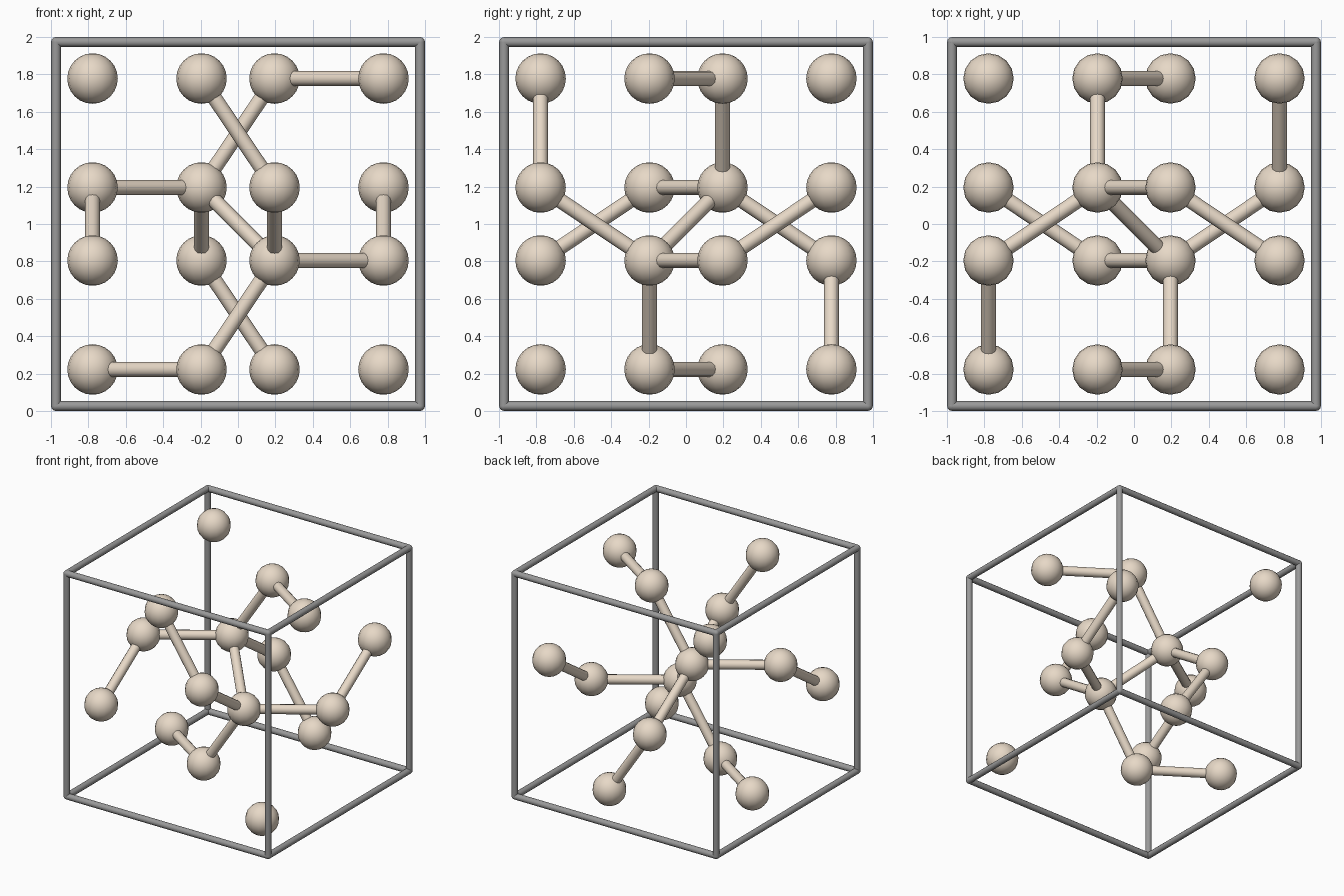
import bpy
from mathutils import Vector

if "Cube" in bpy.data.objects:
    bpy.data.objects.remove(bpy.data.objects["Cube"])

A = 1.945          # cell edge between frame bar centres
CENTRE = Vector((0, 0, 1))

beige = bpy.data.materials.new("beige")
beige.diffuse_color = (0.80, 0.69, 0.57, 1)
beige.use_nodes = True
beige.node_tree.nodes["Principled BSDF"].inputs["Base Color"].default_value = beige.diffuse_color
grey = bpy.data.materials.new("dark_grey")
grey.diffuse_color = (0.32, 0.32, 0.32, 1)
grey.use_nodes = True
grey.node_tree.nodes["Principled BSDF"].inputs["Base Color"].default_value = grey.diffuse_color


def finish(name, mat):
    ob = bpy.context.object
    ob.name = name
    ob.data.materials.append(mat)
    bpy.ops.object.shade_smooth_by_angle(angle=0.9)
    return ob


def ball(name, p, r, mat, segments=16, rings=12):
    bpy.ops.mesh.primitive_uv_sphere_add(segments=segments, ring_count=rings,
                                         radius=r, location=p)
    finish(name, mat)


def rod(name, p, q, r, mat, sides=12):
    d = q - p
    bpy.ops.mesh.primitive_cylinder_add(vertices=sides, radius=r, depth=d.length,
                                        location=(p + q) / 2)
    ob = finish(name, mat)
    ob.rotation_euler = d.to_track_quat('Z', 'Y').to_euler()


# Cell frame: twelve bars with rounded corners
corners = [Vector((x, y, z)) * A / 2 + CENTRE
           for x in (-1, 1) for y in (-1, 1) for z in (-1, 1)]
for i, p in enumerate(corners):
    ball("frame_corner", p, 0.0265, grey, 12, 8)
    for q in corners[i + 1:]:
        if (q - p).length < A * 1.01:
            rod("frame_bar", p, q, 0.0265, grey)

# Atoms: one inverted family plus its body-centred copy
n, f = 0.1003, 0.3997
half = [(-n, n, n), (n, n, f), (-f, -n, n), (-n, f, -n),
        (-f, f, f), (-f, -f, -n), (n, f, -f), (f, -n, f)]
atoms = [Vector(h) * s * A + CENTRE for h in half for s in (1, -1)]
for p in atoms:
    ball("atom", p, 0.135, beige)

# Bonds: every pair of nearest neighbours
for i, p in enumerate(atoms):
    for q in atoms[i + 1:]:
        if (q - p).length < 0.42 * A:
            rod("bond", p, q, 0.04, beige)
